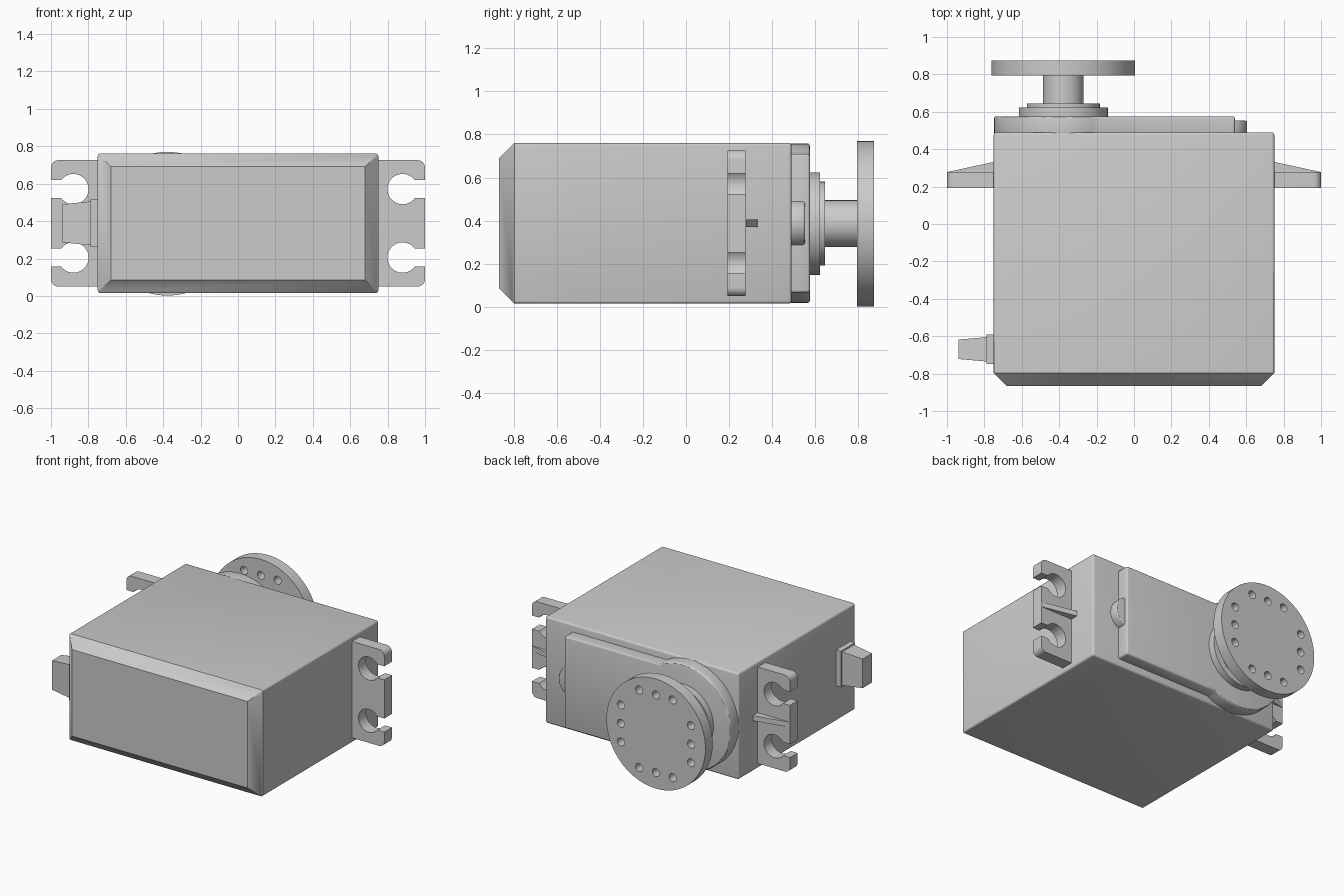
import bpy
import bmesh
from math import sin, cos, asin, sqrt, pi, radians
from mathutils import Vector

cube = bpy.data.objects.get("Cube")
if cube:
    bpy.data.objects.remove(cube, do_unlink=True)

GREY = (0.6, 0.6, 0.6, 1)
plastic = bpy.data.materials.new("grey plastic")
plastic.use_nodes = True
plastic.diffuse_color = GREY
plastic.node_tree.nodes["Principled BSDF"].inputs["Base Color"].default_value = GREY

SX, SZ = -0.378, 0.386   # output shaft axis
MID = 0.388              # middle height of the case


def finish(name, bm, round_edges=0.0, limit=65):
    """Clean up, optionally round the sharp edges, and make the object."""
    bmesh.ops.recalc_face_normals(bm, faces=bm.faces)
    if round_edges:
        sharp = [e for e in bm.edges if e.calc_face_angle(0) > radians(limit)]
        bmesh.ops.bevel(bm, geom=sharp, offset=round_edges, segments=3,
                        profile=0.5, affect='EDGES', clamp_overlap=True)
    mesh = bpy.data.meshes.new(name)
    bm.to_mesh(mesh)
    bm.free()
    mesh.materials.append(plastic)
    obj = bpy.data.objects.new(name, mesh)
    bpy.context.collection.objects.link(obj)
    bpy.ops.object.select_all(action='DESELECT')
    obj.select_set(True)
    bpy.context.view_layer.objects.active = obj
    bpy.ops.object.shade_smooth_by_angle(angle=radians(30))
    return obj


def arc(cx, cz, r, a0, a1, n):
    return [(cx + r * cos(a0 + (a1 - a0) * i / n),
             cz + r * sin(a0 + (a1 - a0) * i / n)) for i in range(n + 1)]


def circle(cx, cz, r, n=64):
    return arc(cx, cz, r, 0, 2 * pi, n)[:-1]


def prism(name, outline, y0, y1, holes=(), round_edges=0.0):
    """Extrude an x-z outline, with optional holes, along y."""
    bm = bmesh.new()
    edges = []
    for loop in (outline, *holes):
        vs = [bm.verts.new((x, y0, z)) for x, z in loop]
        if holes:
            edges += [bm.edges.new((a, b)) for a, b in zip(vs, vs[1:] + vs[:1])]
        else:
            bm.faces.new(vs)
    if holes:
        bmesh.ops.triangle_fill(bm, edges=edges, use_beauty=True, normal=(0, -1, 0))
    res = bmesh.ops.extrude_face_region(bm, geom=bm.faces[:], use_keep_orig=True)
    moved = [g for g in res["geom"] if isinstance(g, bmesh.types.BMVert)]
    bmesh.ops.translate(bm, verts=moved, vec=Vector((0, y1 - y0, 0)))
    return finish(name, bm, round_edges)


def loft(name, rings, round_edges=0.0):
    """Skin a series of four-cornered rings and cap both ends."""
    bm = bmesh.new()
    loops = [[bm.verts.new(p) for p in ring] for ring in rings]
    for a, b in zip(loops, loops[1:]):
        for i in range(4):
            j = (i + 1) % 4
            bm.faces.new((a[i], a[j], b[j], b[i]))
    bm.faces.new(loops[0])
    bm.faces.new(loops[-1])
    return finish(name, bm, round_edges)


CORNERS = ((-1, -1), (1, -1), (1, 1), (-1, 1))


def ring_y(y, w, h):
    return [(w * a, y, MID + h * b) for a, b in CORNERS]


def ring_x(x, w, h):
    return [(x, -0.67 + w * a, MID + h * b) for a, b in CORNERS]


# Case with chamfered front and softly rounded long and back edges
loft("case", [ring_y(-0.867, 0.68, 0.303), ring_y(-0.797, 0.75, 0.373),
              ring_y(0.49, 0.75, 0.373)], 0.014)

# Gear cover: a straight plate merging into a round end about the shaft
R, H = 0.371, 0.322
a = asin(H / R)
cover = [(0.54, MID - H), (0.54, MID + H)] + arc(SX, MID, R, a, 2 * pi - a, 56)
prism("gear_cover", cover, 0.46, 0.575, round_edges=0.012)
prism("cover_bump", circle(0.495, MID, 0.11, 48), 0.46, 0.553, round_edges=0.012)

# Output shaft stack
for name, r, y0, y1 in (("bearing_ring", 0.238, 0.56, 0.623),
                        ("bearing_collar", 0.195, 0.61, 0.645),
                        ("output_shaft", 0.109, 0.63, 0.80)):
    prism(name, circle(SX, SZ, r), y0, y1)

# Round horn with four rows of three holes
spots = []
for t in (-0.13, 0, 0.13):
    for s in (-0.272, 0.272):
        spots += [(s, t), (t, s)]
prism("horn_disc", circle(SX, SZ, 0.384, 96), 0.793, 0.873,
      holes=[circle(SX + dx, SZ + dz, 0.028, 20) for dx, dz in spots])

# Mounting ears with open screw slots, and their stiffening ribs
SLOT, HOLE, CORNER = 0.0475, 0.081, 0.04
TOP, BOTTOM = MID + 0.338, MID - 0.338
g = asin(SLOT / HOLE)
ear = [(0.73, BOTTOM)] + arc(1 - CORNER, BOTTOM + CORNER, CORNER, -pi / 2, 0, 6)
for cz in (MID - 0.183, MID + 0.183):
    ear += [(1, cz - SLOT)] + arc(0.88, cz, HOLE, -g, g - 2 * pi, 32) + [(1, cz + SLOT)]
ear += arc(1 - CORNER, TOP - CORNER, CORNER, 0, pi / 2, 6) + [(0.73, TOP)]
for side, s in (("left", 1), ("right", -1)):
    prism(side + "_ear", [(s * x, z) for x, z in ear], 0.192, 0.277)
    loft(side + "_rib", [[(s * 0.73, 0.25, z), (s * 0.998, 0.25, z),
                          (s * 0.998, 0.278, z), (s * 0.73, 0.336, z)]
                         for z in (MID - 0.018, MID + 0.018)])

# Cable outlet on the right side
loft("cable_flange", [ring_x(-0.74, 0.078, 0.127), ring_x(-0.788, 0.078, 0.127)])
loft("cable_boot", [ring_x(-0.78, 0.066, 0.118), ring_x(-0.937, 0.052, 0.102)])
